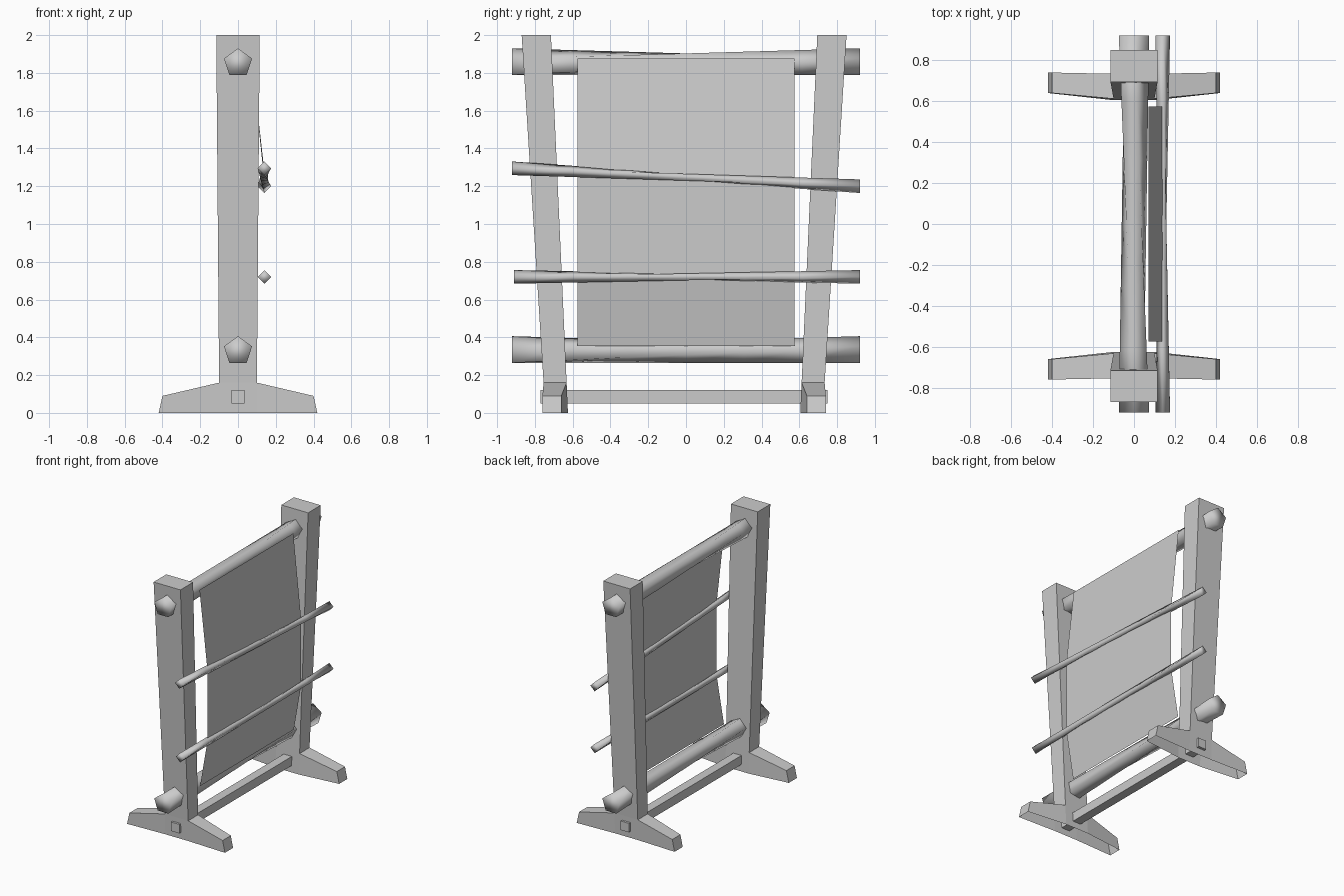
import bpy, bmesh, math
from mathutils import Vector

if "Cube" in bpy.data.objects:
    bpy.data.objects.remove(bpy.data.objects["Cube"], do_unlink=True)

GREY = (0.6, 0.6, 0.6, 1)
mat = bpy.data.materials.new("plain grey")
mat.use_nodes = True
mat.diffuse_color = GREY
mat.node_tree.nodes["Principled BSDF"].inputs["Base Color"].default_value = GREY


def make(name, verts, faces, smooth=False):
    mesh = bpy.data.meshes.new(name)
    mesh.from_pydata(verts, [], faces)
    bm = bmesh.new()
    bm.from_mesh(mesh)
    bmesh.ops.recalc_face_normals(bm, faces=bm.faces)
    for f in bm.faces:
        f.smooth = smooth
    bm.to_mesh(mesh)
    bm.free()
    mesh.materials.append(mat)
    obj = bpy.data.objects.new(name, mesh)
    bpy.context.collection.objects.link(obj)
    return obj


# Upright with splayed feet: outline points (x, z, outer y, inner y)
OUTLINE = [(-0.42, 0, 0.75, 0.65), (-0.4, 0.09, 0.75, 0.65),
           (-0.1, 0.16, 0.744, 0.622), (-0.115, 2, 0.86, 0.705),
           (0.115, 2, 0.86, 0.705), (0.1, 0.16, 0.744, 0.622),
           (0.4, 0.09, 0.75, 0.65), (0.42, 0, 0.75, 0.65),
           (0.1, 0, 0.738, 0.615), (-0.1, 0, 0.738, 0.615)]
PANELS = [(0, 1, 2, 9), (9, 2, 5, 8), (2, 3, 4, 5), (8, 5, 6, 7)]
SHIFT = -0.01  # the stand sits slightly forward of the rollers


def upright(name, side):
    n = len(OUTLINE)
    verts = [(x, side * o + SHIFT, z) for x, z, o, i in OUTLINE]
    verts += [(x, side * i + SHIFT, z) for x, z, o, i in OUTLINE]
    faces = PANELS + [tuple(k + n for k in p) for p in PANELS]
    # rim along ends and top; the underside of the feet stays open
    faces += [(k, k + 1, k + 1 + n, k + n) for k in range(7)]
    make(name, verts, faces)


upright("front_upright", -1)
upright("back_upright", 1)


# Rods whose ends are turned one step against each other, giving a waist
def twisted_rod(name, sides, radius, start, end, segments=6):
    start, end = Vector(start), Vector(end)

    def corner(k):
        a = math.pi / 2 + math.tau * k / sides
        return Vector((radius * math.cos(a), 0, radius * math.sin(a)))

    verts = []
    for s in range(segments + 1):
        t = s / segments
        for k in range(sides):
            verts.append(start.lerp(end, t) + corner(k).lerp(corner(k + 1), t))
    faces = [tuple(range(sides)), tuple(segments * sides + k for k in range(sides))]
    for s in range(segments):
        for k in range(sides):
            a, b = s * sides + k, s * sides + (k + 1) % sides
            faces.append((a, b, b + sides, a + sides))
    make(name, verts, faces, smooth=True)


for name, z in (("top_roller", 1.852), ("bottom_roller", 0.328)):
    twisted_rod(name, 5, 0.078, (0, -0.92, z), (0, 0.92, z))
twisted_rod("upper_stick", 4, 0.036, (0.14, -0.92, 1.295), (0.14, 0.92, 1.2))
twisted_rod("lower_stick", 4, 0.036, (0.14, -0.91, 0.72), (0.14, 0.92, 0.72))

# Crossbar joining the feet
bpy.ops.mesh.primitive_cube_add(size=1, location=(0, SHIFT, 0.086))
bar = bpy.context.object
bar.name = "crossbar"
bar.scale = (0.07, 1.52, 0.07)
bar.data.materials.append(mat)

# Cloth stretched from roller to roller over the sticks: (x, z, slant in z)
ROWS = [(0.072, 1.875, 0), (0.14, 1.2475, -0.03), (0.14, 0.72, 0), (0.077, 0.355, 0)]
verts = [(x, s * 0.575, z + s * slant) for x, z, slant in ROWS for s in (-1, 1)]
make("cloth", verts, [(2 * k, 2 * k + 1, 2 * k + 3, 2 * k + 2) for k in range(3)])
